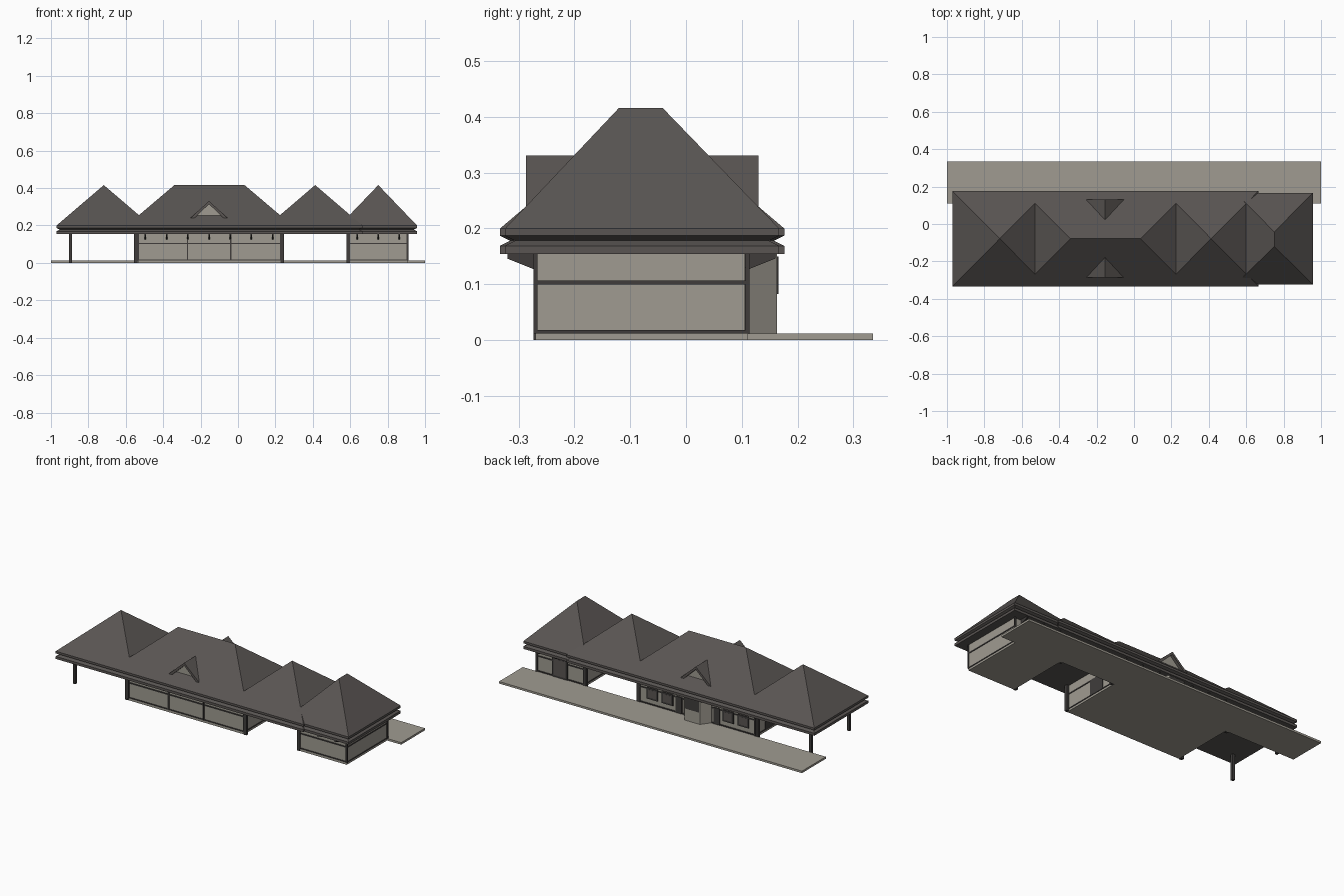
import bpy, bmesh
from mathutils import Vector

cube = bpy.data.objects.get("Cube")
if cube:
    bpy.data.objects.remove(cube, do_unlink=True)


def material(name, rgb):
    m = bpy.data.materials.new(name)
    m.use_nodes = True
    m.diffuse_color = (*rgb, 1)
    m.node_tree.nodes["Principled BSDF"].inputs["Base Color"].default_value = (*rgb, 1)
    return m


STONE = material("pale_stone", (0.35, 0.33, 0.285))
ROOF = material("roof_slate", (0.1, 0.09, 0.085))
TRIM = material("dark_trim", (0.05, 0.046, 0.044))


def finish(name, bm, mat):
    bmesh.ops.recalc_face_normals(bm, faces=bm.faces[:])
    me = bpy.data.meshes.new(name)
    bm.to_mesh(me)
    bm.free()
    me.materials.append(mat)
    ob = bpy.data.objects.new(name, me)
    bpy.context.collection.objects.link(ob)
    return ob


def loft(name, rings, mat):
    """Skin a stack of closed rings and cap both ends."""
    bm = bmesh.new()
    loops = [[bm.verts.new(p) for p in r] for r in rings]
    n = len(loops[0])
    for a, b in zip(loops, loops[1:]):
        for i in range(n):
            j = (i + 1) % n
            bm.faces.new((a[i], a[j], b[j], b[i]))
    bm.faces.new(loops[0])
    bm.faces.new(loops[-1])
    return finish(name, bm, mat)


def rect(x0, x1, y0, y1, z, inset=0):
    x0, x1, y0, y1 = x0 + inset, x1 - inset, y0 + inset, y1 - inset
    return [(x0, y0, z), (x1, y0, z), (x1, y1, z), (x0, y1, z)]


def box(name, x, y, z, mat):
    return loft(name, [rect(*x, *y, z[0]), rect(*x, *y, z[1])], mat)


def prism_x(name, yz, x0, x1, mat):
    return loft(name, [[(x, y, z) for y, z in yz] for x in (x0, x1)], mat)


def prism_y(name, xz, y0, y1, mat):
    return loft(name, [[(x, y, z) for x, z in xz] for y in (y0, y1)], mat)


EAVE, PEAK, FLOOR, SOFFIT = 0.2, 0.416, 0.012, 0.154
Y0, Y1 = -0.333, 0.176          # main roof depth
MID = (Y0 + Y1) / 2
FRONT, BACK = -0.27, 0.11       # wall planes


def hip(name, x, y, ridge, clip=()):
    """Hipped roof, open below, trimmed at the valley planes."""
    bm = bmesh.new()
    pts = rect(*x, *y, EAVE) + [(px, py, PEAK) for px, py in ridge]
    verts = [bm.verts.new(p) for p in pts]
    bmesh.ops.convex_hull(bm, input=verts)
    bmesh.ops.dissolve_limit(bm, angle_limit=0.01, verts=bm.verts[:], edges=bm.edges[:])
    bm.normal_update()
    base = [f for f in bm.faces if f.normal.z < -0.9]
    bmesh.ops.delete(bm, geom=base, context='FACES')
    for cx, side in clip:
        bmesh.ops.bisect_plane(bm, geom=bm.verts[:] + bm.edges[:] + bm.faces[:],
                               plane_co=Vector((cx, 0, 0)),
                               plane_no=Vector((side, 0, 0)), clear_outer=True)
    return finish(name, bm, ROOF)


# Roofs
hip("roof_west_pyramid", (-0.97, -0.465), (Y0, Y1), [(-0.7175, MID)], [(-0.53, 1)])
hip("roof_main", (-0.595, 0.29), (Y0, Y1), [(-0.34, MID), (0.035, MID)],
    [(-0.53, -1), (0.225, 1)])
hip("roof_middle_pyramid", (0.16, 0.665), (Y0, Y1), [(0.4125, MID)], [(0.225, -1)])
hip("roof_east", (0.543, 0.957), (-0.324, 0.167), [(0.75, -0.12), (0.75, -0.042)])


# Double eaves with a groove between the two fascias
def eave(name, *r):
    profile = [(0, EAVE), (0, 0.187), (0.018, 0.178), (0, 0.169), (0, SOFFIT)]
    loft(name, [rect(*r, z, inset) for inset, z in profile], ROOF)


eave("eave_main", -0.97, 0.665, Y0, Y1)
eave("eave_east", 0.6, 0.957, -0.324, 0.167)

# Dormers, front and back
DX = -0.155
for side, tag in ((1, "front"), (-1, "back")):
    def yy(y):
        return y if side > 0 else 2 * MID - y
    tri = [(DX - 0.105, 0.235), (DX, 0.331), (DX + 0.105, 0.235)]
    inner = [(DX - 0.078, 0.24), (DX, 0.314), (DX + 0.078, 0.24)]
    hood = tri + [(DX + 0.083, 0.235), (DX, 0.314), (DX - 0.083, 0.235)]
    prism_y("dormer_body_" + tag, tri, yy(-0.265), yy(-0.17), ROOF)
    prism_y("dormer_hood_" + tag, hood, yy(-0.287), yy(-0.264), ROOF)
    prism_y("dormer_gable_" + tag, inner, yy(-0.269), yy(-0.264), STONE)

# Platform and building slabs
box("platform", (-1, 1), (BACK, 0.335), (0, FLOOR), STONE)


def building(tag, x0, x1, studs):
    box(tag + "_slab", (x0, x1), (FRONT, BACK), (0, FLOOR), STONE)
    box(tag + "_walls", (x0, x1), (FRONT + 0.004, BACK - 0.004), (FLOOR, SOFFIT + 0.005), STONE)
    for part, z in (("sill", (FLOOR, 0.018)), ("rail", (0.1, 0.107))):
        box(tag + "_" + part, (x0 - 0.003, x1 + 0.003), (FRONT, BACK), z, TRIM)
    for x in studs:
        box(tag + "_stud", (x - 0.004, x + 0.004), (FRONT - 0.002, FRONT + 0.01),
            (FLOOR, SOFFIT), TRIM)
    for x in (x0, x1):
        for y in (FRONT, BACK):
            box(tag + "_corner_post", (x - 0.005, x + 0.005), (y - 0.003, y + 0.004),
                (FLOOR, SOFFIT), TRIM)


building("main_hall", -0.535, 0.23, (-0.27, -0.04))
building("east_hall", 0.595, 0.907, ())


# Heavy posts beside the open passages, and free posts under the west roof
def post(name, x, y, half=0.009):
    box(name, (x - half, x + half), (y - half, y + half), (0, SOFFIT), TRIM)


for x in (-0.546, 0.237, 0.589):
    for y in (FRONT + 0.006, BACK - 0.006):
        post("passage_post", x, y)
for y in (-0.26, 0.1):
    post("canopy_post", -0.895, y, 0.008)

# Eave brackets
STEP = 0.1133
main_x = [DX + STEP * i for i in range(-3, 4)]
for x in main_x + [0.75 + STEP * i for i in (-1, 0, 1)]:
    for wall, out, tag in ((FRONT, -1, "front"), (BACK, 1, "back")):
        if tag == "back" and abs(x - DX) < 0.05:
            continue
        tip = wall + out * 0.05
        prism_x("bracket_" + tag, [(wall, 0.126), (tip, 0.146), (tip, 0.156), (wall, 0.156)],
                x - 0.004, x + 0.004, TRIM)

# Canted bay facing the platform
bay = [(DX - 0.09, BACK - 0.01), (DX - 0.09, BACK), (DX - 0.05, 0.163),
       (DX + 0.05, 0.163), (DX + 0.09, BACK), (DX + 0.09, BACK - 0.01)]
loft("bay", [[(x, y, z) for x, y in bay] for z in (FLOOR, SOFFIT + 0.005)], STONE)
box("bay_window", (DX - 0.046, DX + 0.046), (0.16, 0.166), (0.083, 0.15), TRIM)


# Windows and doors on the platform side: dark frame with slate pane
def window(name, x, half, z0, z1):
    box(name + "_frame", (x - half, x + half), (BACK - 0.006, BACK + 0.003), (z0, z1), TRIM)
    box(name + "_pane", (x - half + 0.01, x + half - 0.01), (BACK, BACK + 0.004),
        (z0 + 0.01, z1 - 0.01), ROOF)


for off in (0.2, 0.3):
    for s in (-1, 1):
        window("hall_window", DX + s * off, 0.036, 0.045, 0.112)
for s in (-1, 1):
    box("hall_door", (DX + s * 0.125 - 0.02, DX + s * 0.125 + 0.02),
        (BACK - 0.006, BACK + 0.002), (FLOOR, 0.11), TRIM)
window("east_door", 0.755, 0.05, FLOOR, 0.13)

# Doors in the end walls of the main hall
for x in (-0.535, 0.23):
    box("passage_door", (x - 0.004, x + 0.004), (-0.08, 0.02), (FLOOR, 0.1), TRIM)
